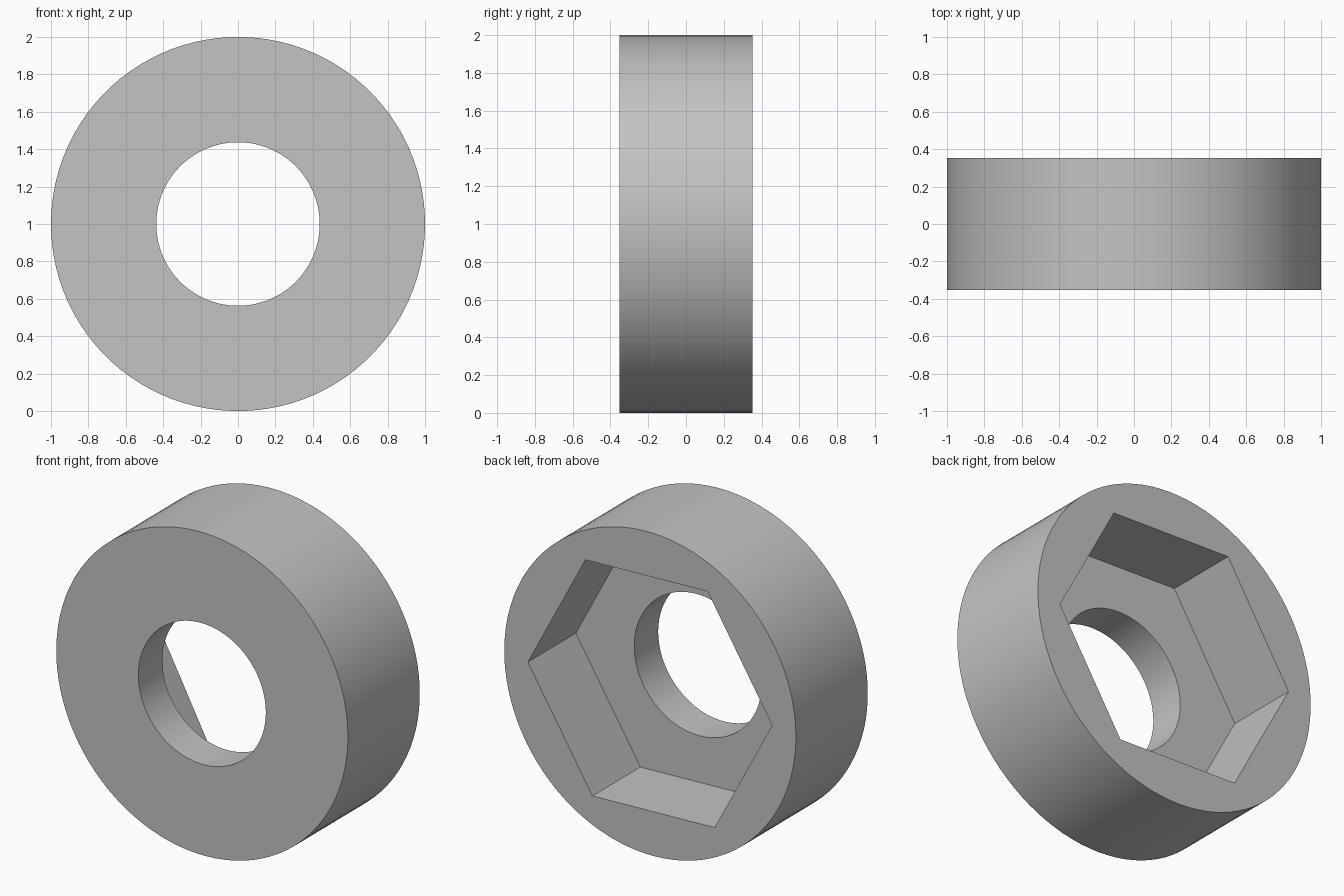
import bpy, bmesh
from math import sin, cos, pi, radians

cube = bpy.data.objects.get("Cube")
if cube:
    bpy.data.objects.remove(cube, do_unlink=True)

SEGMENTS = 96            # multiple of six so the hexagon corners are exact
TURN = radians(-1.9)     # slight turn of the hexagonal pocket
OUTER, HOLE, HEX = 1.0, 0.437, 0.838
FRONT, FLOOR, BACK = -0.352, -0.117, 0.352


def circle(radius):
    return lambda a: radius


def hexagon(corner_radius):
    return lambda a: corner_radius * cos(pi / 6) / cos(a % (pi / 3) - pi / 6)


def add_ring(bm, radius_at, y):
    ring = []
    for i in range(SEGMENTS):
        a = 2 * pi * i / SEGMENTS
        r = radius_at(a)
        ring.append(bm.verts.new((r * cos(a + TURN), y, 1 + r * sin(a + TURN))))
    return ring


# Steel colour
steel = bpy.data.materials.new("plain_grey")
steel.use_nodes = True
grey = (0.55, 0.55, 0.55, 1)
steel.diffuse_color = grey
steel.node_tree.nodes["Principled BSDF"].inputs["Base Color"].default_value = grey

# Collar: outer wall, back face, hexagonal pocket, pocket floor, bore, front face
bm = bmesh.new()
profile = [(circle(OUTER), FRONT), (circle(OUTER), BACK),
           (hexagon(HEX), BACK), (hexagon(HEX), FLOOR),
           (circle(HOLE), FLOOR), (circle(HOLE), FRONT)]
rings = [add_ring(bm, shape, y) for shape, y in profile]
for k, ring in enumerate(rings):
    following = rings[(k + 1) % len(rings)]
    for i in range(SEGMENTS):
        j = (i + 1) % SEGMENTS
        bm.faces.new((ring[i], ring[j], following[j], following[i]))
bmesh.ops.recalc_face_normals(bm, faces=bm.faces)

mesh = bpy.data.meshes.new("hex_pocket_collar")
bm.to_mesh(mesh)
bm.free()
mesh.materials.append(steel)
collar = bpy.data.objects.new("hex_pocket_collar", mesh)
bpy.context.collection.objects.link(collar)

# Smooth round walls, crisp edges
bpy.ops.object.select_all(action='DESELECT')
collar.select_set(True)
bpy.context.view_layer.objects.active = collar
bpy.ops.object.shade_smooth_by_angle(angle=radians(30))
